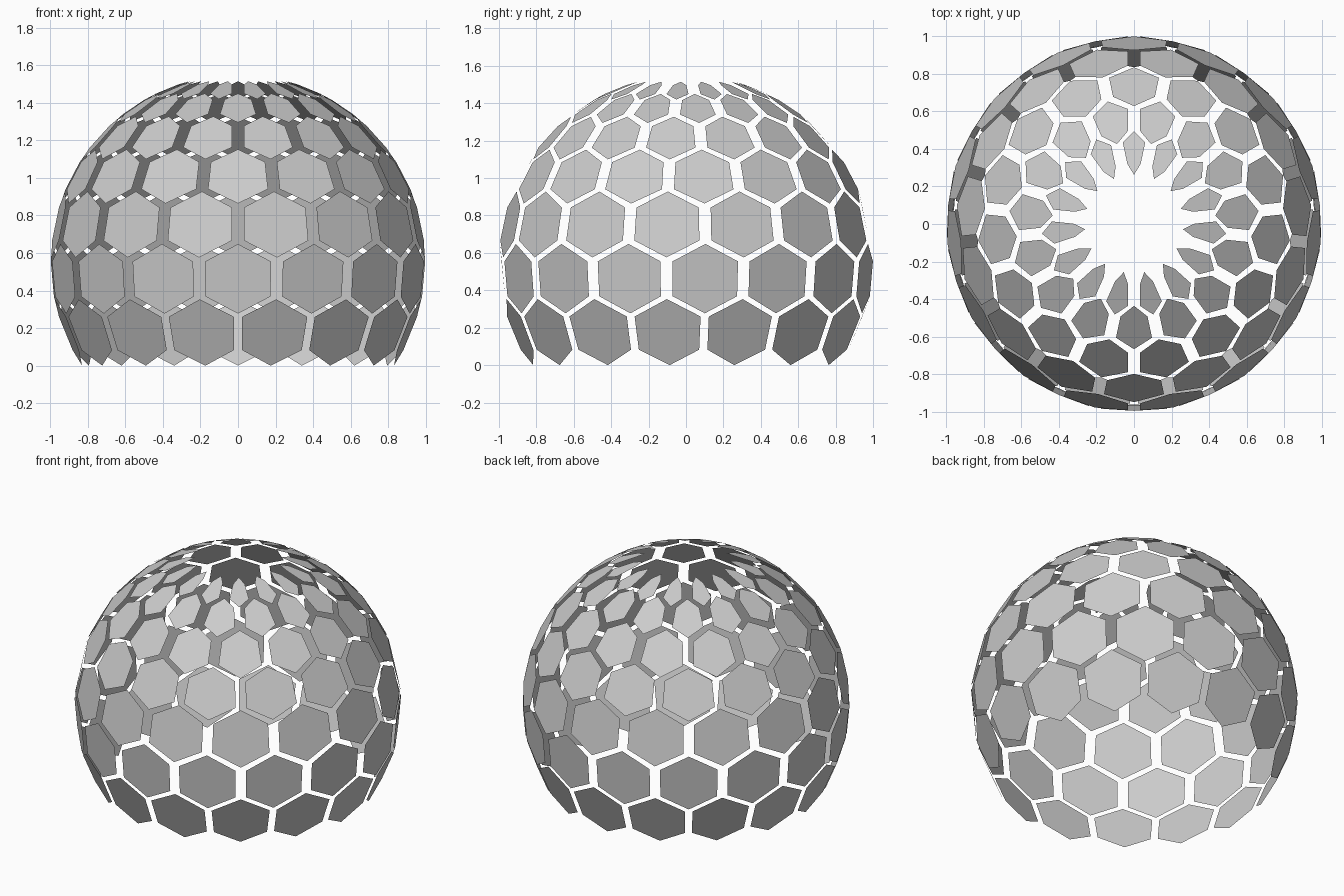
import bpy, bmesh
from math import sin, cos, asin, radians, pi
from mathutils import Vector

if "Cube" in bpy.data.objects:
    bpy.data.objects.remove(bpy.data.objects["Cube"])

COUNT = 15            # panels per ring
STEP = 2 * pi / COUNT
CENTRE_Z = 0.55       # height of the sphere centre
HALF_GAP = 0.032      # half the open seam between neighbours

# Panel colour
grey = bpy.data.materials.new("panel grey")
grey.use_nodes = True
grey.diffuse_color = (0.6, 0.6, 0.6, 1)
grey.node_tree.nodes["Principled BSDF"].inputs["Base Color"].default_value = (0.6, 0.6, 0.6, 1)


def on_sphere(lon, lat):
    """Point at a longitude measured from the front (-y) towards +x."""
    return Vector((cos(lat) * sin(lon), -cos(lat) * cos(lon), CENTRE_Z + sin(lat)))


def panel(bm, lon, low, high, gap):
    """Hexagon with tips above and below and upright sides along the seams."""
    quarter = (high - low) / 4
    lower, upper = low + quarter, high - quarter

    def half_width(lat):
        return STEP / 2 - asin(gap / cos(lat))

    corners = [(0, low), (half_width(lower), lower), (half_width(upper), upper),
               (0, high), (-half_width(upper), upper), (-half_width(lower), lower)]
    bm.faces.new([bm.verts.new(on_sphere(lon + d, lat)) for d, lat in corners])


# Rings of panels from the ground up: heights of the lower and upper tips
rings = [(0.0, 0.353), (0.277, 0.648), (0.576, 0.928), (0.864, 1.152),
         (1.1, 1.328), (1.295, 1.45), (1.42, 1.515)]
for i, (low, high) in enumerate(rings):
    bm = bmesh.new()
    offset = STEP / 2 if i % 2 == 0 else 0
    gap = 0.022 if i == 0 else HALF_GAP
    for k in range(COUNT):
        panel(bm, offset + k * STEP, asin(low - CENTRE_Z), asin(high - CENTRE_Z), gap)
    name = f"panel_ring_{i + 1}"
    mesh = bpy.data.meshes.new(name)
    bm.to_mesh(mesh)
    bm.free()
    mesh.materials.append(grey)
    bpy.context.collection.objects.link(bpy.data.objects.new(name, mesh))
